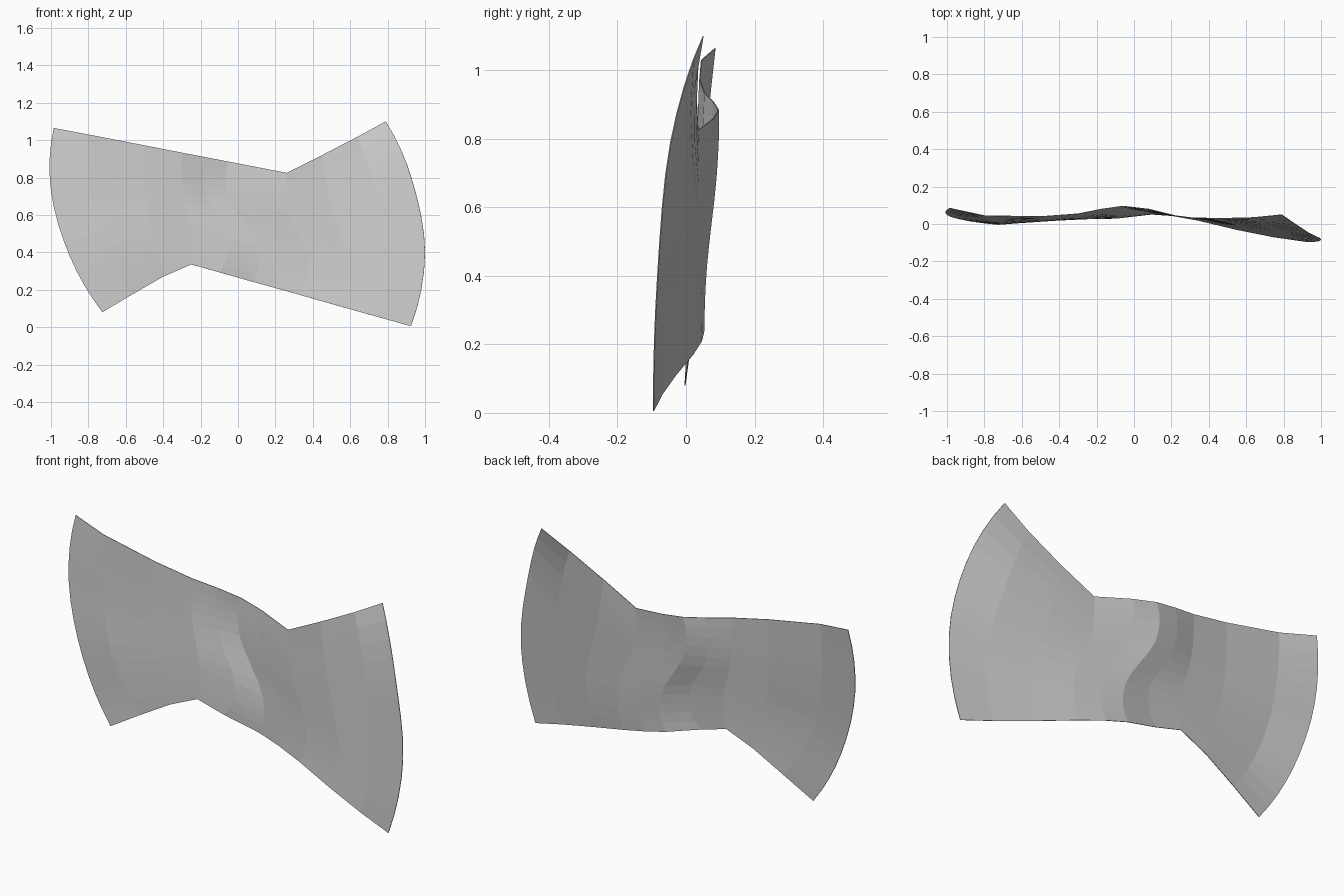
import bpy, bmesh
from mathutils import Vector

# Cross ribs from left end to right end; each runs bottom to top (x, y, z)
RIBS = [
    [(-.725, -.003, .08), (-.90, .02, .38), (-1.0, .05, .73), (-.985, .085, 1.065)],
    [(-.565, .01, .175), (-.72, .005, .43), (-.79, .03, .73), (-.80, .045, 1.03)],
    [(-.40, .02, .27), (-.46, .02, .48), (-.50, .03, .72), (-.50, .04, .972)],
    [(-.25, .027, .335), (-.24, .035, .50), (-.29, .045, .71), (-.30, .055, .933)],
    [(-.10, .03, .293), (-.05, .045, .47), (-.17, .07, .70), (-.17, .08, .908)],
    [(.08, .053, .242), (.10, .06, .43), (-.05, .088, .69), (-.05, .095, .885)],
    [(.20, .045, .209), (.22, .045, .41), (.08, .065, .66), (.08, .08, .86)],
    [(.34, .02, .17), (.37, .025, .38), (.28, .035, .61), (.26, .035, .825)],
    [(.55, -.03, .11), (.58, -.015, .36), (.50, .015, .65), (.45, .03, .92)],
    [(.75, -.07, .054), (.81, -.055, .36), (.74, -.01, .71), (.64, .035, 1.018)],
    [(.925, -.095, .005), (1.0, -.083, .40), (.93, -.045, .79), (.79, .05, 1.10)],
]
STEPS = 4  # segments between rib points


def smooth_rib(rib):
    """Catmull-Rom curve through the rib points."""
    p = [Vector(c) for c in rib]
    p = [3 * p[0] - 3 * p[1] + p[2]] + p + [3 * p[-1] - 3 * p[-2] + p[-3]]
    out = []
    for i in range(1, len(p) - 2):
        a, b, c, d = p[i - 1:i + 3]
        for s in range(STEPS):
            t = s / STEPS
            out.append(.5 * (2 * b + (c - a) * t + (2 * a - 5 * b + 4 * c - d) * t * t
                             + (3 * b - a - 3 * c + d) * t ** 3))
    return out + [p[-2]]


# Twisted bow-shaped sheet lofted through the ribs
bm = bmesh.new()
grid = [[bm.verts.new(co) for co in smooth_rib(r)] for r in RIBS]
for left, right in zip(grid, grid[1:]):
    for j in range(len(left) - 1):
        bm.faces.new((left[j], right[j], right[j + 1], left[j + 1]))
mesh = bpy.data.meshes.new("twisted_sheet")
bm.to_mesh(mesh)
bm.free()
sheet = bpy.data.objects.new("twisted_sheet", mesh)
bpy.context.collection.objects.link(sheet)

# Paper-thin body
thin = sheet.modifiers.new("thickness", 'SOLIDIFY')
thin.thickness = 0.003
thin.offset = 0

grey = bpy.data.materials.new("plain_grey")
grey.diffuse_color = (.6, .6, .6, 1)
mesh.materials.append(grey)
